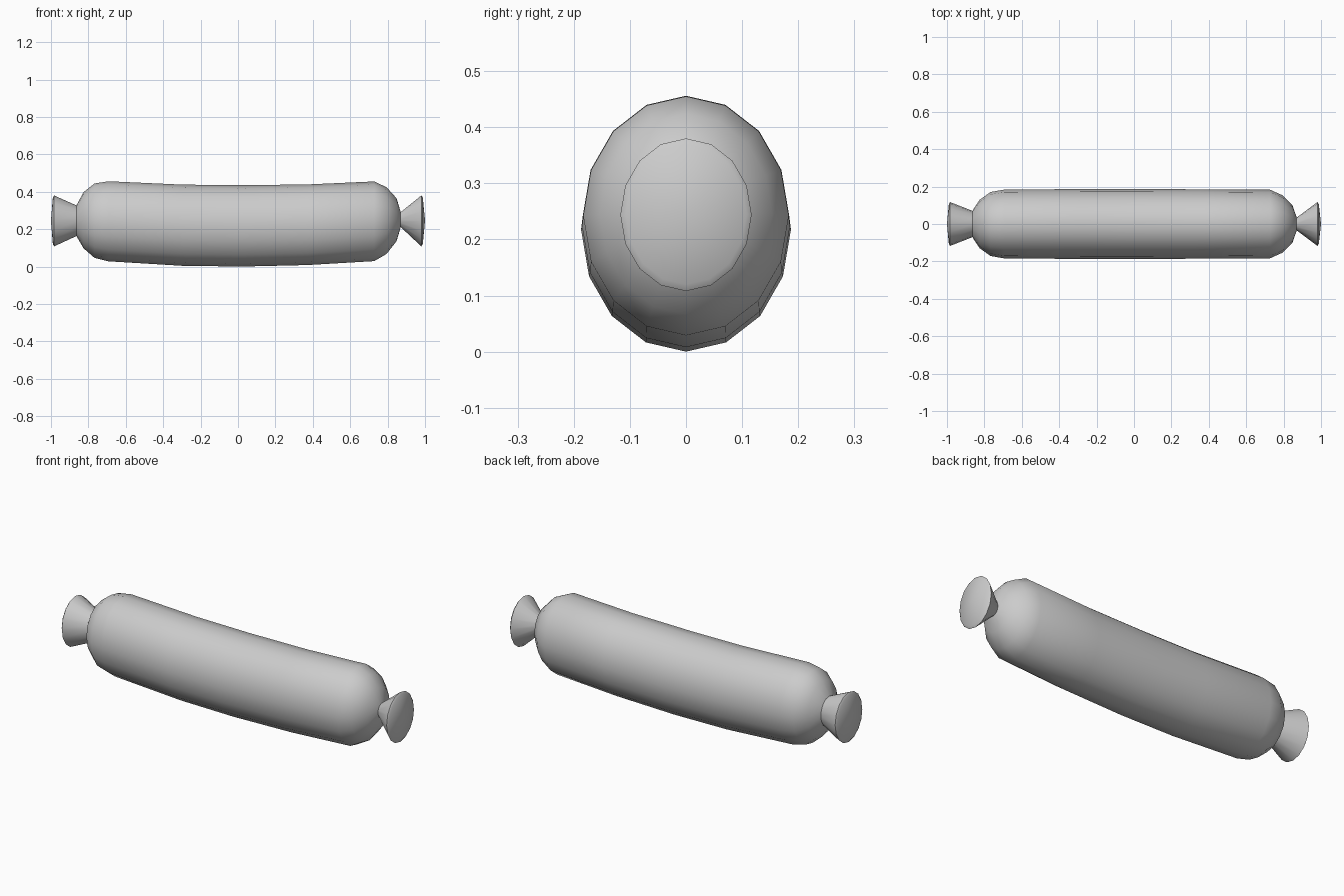
import bpy, bmesh, math

cube = bpy.data.objects.get("Cube")
if cube:
    bpy.data.objects.remove(cube, do_unlink=True)

SIDES = 16
WIDTH = 0.86  # cross-section width relative to its height

grey = bpy.data.materials.new("plain grey")
grey.use_nodes = True
colour = (0.6, 0.6, 0.6, 1)
grey.diffuse_color = colour
grey.node_tree.nodes["Principled BSDF"].inputs["Base Color"].default_value = colour

# Cross-sections along the length: x, bottom z, top z
sections = [
    (-0.99, 0.12, 0.37), (-0.983, 0.108, 0.38),               # left rim
    (-0.864, 0.163, 0.327),                                   # pinched neck
    (-0.826, 0.098, 0.398), (-0.767, 0.046, 0.444),           # rounded shoulder
    (-0.693, 0.028, 0.456),
    (-0.297, 0.004, 0.438), (0.02, 0.0, 0.435), (0.37, 0.008, 0.439),  # sagging body
    (0.728, 0.029, 0.455),
    (0.794, 0.067, 0.424), (0.848, 0.136, 0.365),             # rounded shoulder
    (0.87, 0.211, 0.291),                                     # pinched neck
    (0.98, 0.108, 0.38), (0.988, 0.12, 0.37),                 # right rim
]

# Skin the sections and close both ends with shallow domes
bm = bmesh.new()
rings = []
for x, low, high in sections:
    mid, r = (low + high) / 2, (high - low) / 2
    rings.append([bm.verts.new((x, WIDTH * r * math.sin(a), mid + r * math.cos(a)))
                  for a in (math.tau * i / SIDES for i in range(SIDES))])
for a, b in zip(rings, rings[1:]):
    for i in range(SIDES):
        j = (i + 1) % SIDES
        bm.faces.new((a[i], a[j], b[j], b[i]))
for ring, x in ((rings[0], -1), (rings[-1], 1)):
    tip = bm.verts.new((x, 0, 0.245))
    for i in range(SIDES):
        bm.faces.new((ring[i], ring[(i + 1) % SIDES], tip))
bmesh.ops.recalc_face_normals(bm, faces=bm.faces)

mesh = bpy.data.meshes.new("sausage")
bm.to_mesh(mesh)
bm.free()
mesh.materials.append(grey)
sausage = bpy.data.objects.new("sausage", mesh)
bpy.context.collection.objects.link(sausage)

bpy.ops.object.select_all(action='DESELECT')
sausage.select_set(True)
bpy.context.view_layer.objects.active = sausage
bpy.ops.object.shade_smooth_by_angle(angle=math.radians(70))
